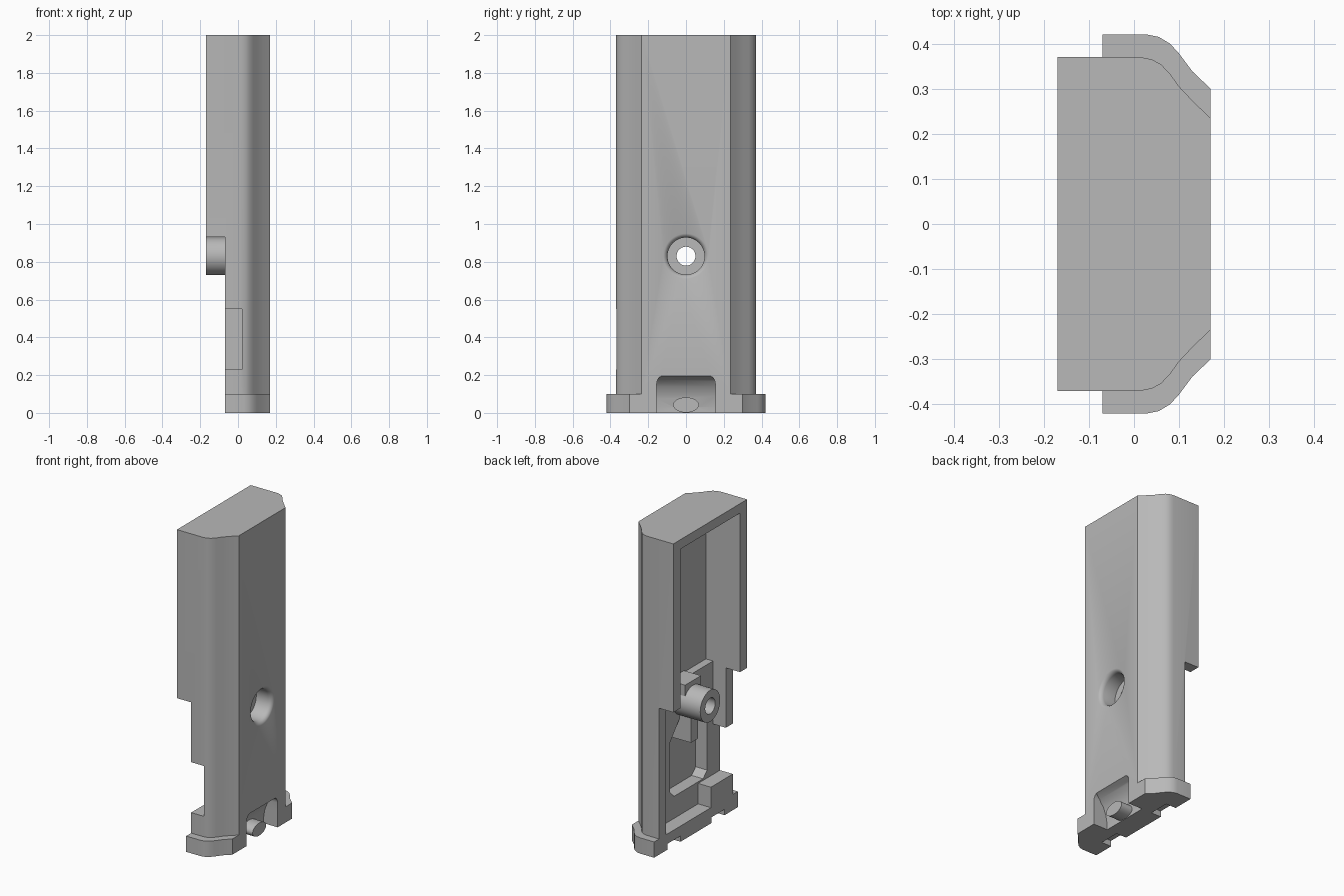
import bpy, bmesh, math
from mathutils import Vector

cube = bpy.data.objects.get("Cube")
if cube:
    bpy.data.objects.remove(cube, do_unlink=True)

GREY = (0.48, 0.48, 0.48, 1)
mat = bpy.data.materials.new("plain grey")
mat.use_nodes = True
mat.diffuse_color = GREY
mat.node_tree.nodes["Principled BSDF"].inputs["Base Color"].default_value = GREY


def finish(name, bm):
    bmesh.ops.recalc_face_normals(bm, faces=bm.faces)
    me = bpy.data.meshes.new(name)
    bm.to_mesh(me)
    bm.free()
    me.materials.append(mat)
    ob = bpy.data.objects.new(name, me)
    bpy.context.collection.objects.link(ob)
    return ob


def prism(name, pts, axis, lo, hi):
    """Extrude a 2D outline along an axis (outline uses the other two axes in order)."""
    bm = bmesh.new()

    def place(p, t):
        c = list(p)
        c.insert("xyz".index(axis), t)
        return Vector(c)
    face = bm.faces.new([bm.verts.new(place(p, lo)) for p in pts])
    ext = bmesh.ops.extrude_face_region(bm, geom=[face])
    verts = [g for g in ext["geom"] if isinstance(g, bmesh.types.BMVert)]
    off = Vector([hi - lo if a == axis else 0 for a in "xyz"])
    bmesh.ops.translate(bm, verts=verts, vec=off)
    return finish(name, bm)


def box(name, x, y, z):
    return prism(name, [(x[0], y[0]), (x[1], y[0]), (x[1], y[1]), (x[0], y[1])], "z", *z)


def circle(cy, cz, ry, rz, n=48):
    return [(cy + ry * math.cos(2 * math.pi * i / n), cz + rz * math.sin(2 * math.pi * i / n))
            for i in range(n)]


def rounded(y, z, r, n=6):
    """Rectangle outline with rounded corners."""
    pts = []
    for k, (cy, cz) in enumerate([(y[1] - r, z[1] - r), (y[0] + r, z[1] - r),
                                  (y[0] + r, z[0] + r), (y[1] - r, z[0] + r)]):
        for i in range(n + 1):
            a = math.pi / 2 * (k + i / n)
            pts.append((cy + r * math.cos(a), cz + r * math.sin(a)))
    return pts


def combine(target, tool, op):
    mod = target.modifiers.new(op, "BOOLEAN")
    mod.operation, mod.object, mod.solver = op, tool, "EXACT"
    bpy.context.view_layer.objects.active = target
    bpy.ops.object.modifier_apply(modifier=mod.name)
    bpy.data.objects.remove(tool, do_unlink=True)


def mirrored(half):
    return half + [(x, -y) for x, y in reversed(half)]


# Grip body and foot flange
body = prism("grip_shell", mirrored([(-.17, .37), (.015, .37), (.04, .365), (.06, .354), (.08, .333),
                                     (.1, .305), (.135, .268), (.17, .235)]), "z", 0, 2)
flange = prism("foot_flange", mirrored([(-.07, .42), (.03, .42), (.055, .415), (.08, .4), (.1, .378),
                                        (.13, .338), (.17, .3)]), "z", 0, .1)
combine(body, flange, "UNION")


def cut(tool):
    combine(body, tool, "DIFFERENCE")


def add(tool):
    combine(body, tool, "UNION")


# Open side: lower step, upper cavity, lower cavity and deep pocket
cut(box("lower_step", (-.5, -.07), (-1, 1), (-.2, .93)))
cut(box("upper_cavity", (-.5, .07), (-.3, .3), (.95, 1.94)))
cut(box("lower_cavity", (-.5, .02), (-.3, .3), (.1, .96)))
cut(prism("deep_pocket", [(-.24, .28), (-.2, .24), (.09, .24), (.13, .28), (.13, .6),
                          (.03, .72), (-.24, .72)], "x", -.1, .1))
cut(box("side_notch", (-.5, .02), (-.6, -.29), (.23, .55)))

# Corner block, ribs and screw boss
add(box("corner_block", (-.07, .04), (-.32, -.15), (.08, .23)))
add(box("boss_rib", (-.06, .11), (-.035, .035), (.58, .84)))
add(box("boss_top_block", (-.05, .09), (-.08, .08), (.83, .96)))
add(prism("screw_boss", circle(0, .83, .1, .1), "x", -.17, .09))
cut(prism("screw_hole", circle(0, .83, .05, .05), "x", -.4, .4))

# Counterbore with a softened rim
bm = bmesh.new()
rings = []
for x, r in [(.06, .098), (.145, .098), (.157, .102), (.166, .11), (.171, .122), (.2, .122)]:
    rings.append([bm.verts.new((x, y, z)) for y, z in circle(0, .83, r, r)])
for a, b in zip(rings, rings[1:]):
    for i in range(len(a)):
        j = (i + 1) % len(a)
        bm.faces.new((a[i], a[j], b[j], b[i]))
bm.faces.new(rings[0])
bm.faces.new(rings[-1])
cut(finish("counterbore", bm))

# Scooped recess at the foot with its peg
scoop = prism("scoop", [(.3, .2), (.17, .195), (.13, .175), (.1, .14), (.08, .09), (.07, .03),
                        (.07, -.1), (.3, -.1)], "y", -.155, .155)
limit = prism("scoop_limit", rounded((-.155, .155), (-.3, .2), .045), "x", 0, .4)
combine(scoop, limit, "INTERSECT")
cut(scoop)
add(prism("peg", circle(0, .042, .068, .04), "x", .04, .15))

# Small notches under the foot
for side in (-1, 1):
    cut(box("foot_notch", (-.2, .0), tuple(sorted((side * .155, side * .287))), (-.1, .037)))

# Shading
bpy.ops.object.select_all(action="DESELECT")
body.select_set(True)
bpy.context.view_layer.objects.active = body
bpy.ops.object.shade_smooth_by_angle(angle=math.radians(28))
